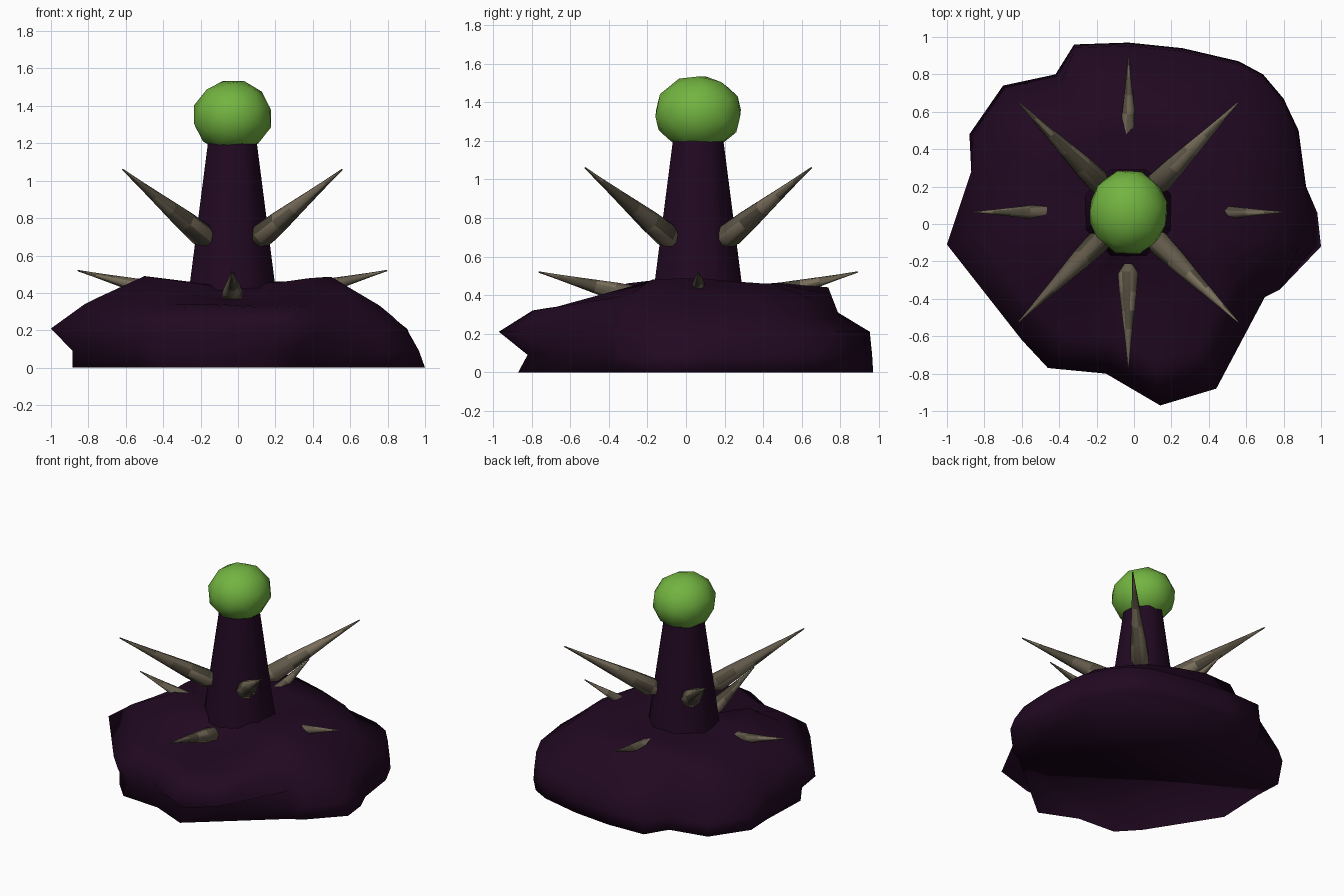
import bpy, bmesh, math, random
from mathutils import Vector, Euler

if "Cube" in bpy.data.objects:
    bpy.data.objects.remove(bpy.data.objects["Cube"])

random.seed(4)
CX, CY = -0.03, 0.063          # axis of the column


def material(name, rgb):
    m = bpy.data.materials.new(name)
    m.diffuse_color = (*rgb, 1)
    m.use_nodes = True
    m.node_tree.nodes["Principled BSDF"].inputs["Base Color"].default_value = m.diffuse_color
    return m


purple = material("dark purple", (0.015, 0.0026, 0.0155))
green = material("bright green", (0.17, 0.456, 0.052))
bone = [material("bone light", (0.19, 0.155, 0.105)),
        material("bone mid", (0.12, 0.1, 0.068)),
        material("bone dark", (0.075, 0.064, 0.042))]


def finish(bm, name, mats, angle):
    bmesh.ops.recalc_face_normals(bm, faces=bm.faces)
    me = bpy.data.meshes.new(name)
    bm.to_mesh(me)
    bm.free()
    for m in mats:
        me.materials.append(m)
    ob = bpy.data.objects.new(name, me)
    bpy.context.collection.objects.link(ob)
    bpy.ops.object.select_all(action='DESELECT')
    ob.select_set(True)
    bpy.context.view_layer.objects.active = ob
    bpy.ops.object.shade_smooth_by_angle(angle=math.radians(angle))
    return ob


def loft(rings):
    """Skin a list of equal-length point rings and cap both ends."""
    bm = bmesh.new()
    vs = [[bm.verts.new(p) for p in ring] for ring in rings]
    n = len(vs[0])
    for a, b in zip(vs, vs[1:]):
        for i in range(n):
            j = (i + 1) % n
            bm.faces.new((a[i], a[j], b[j], b[i]))
    bm.faces.new(vs[0][::-1])
    bm.faces.new(vs[-1])
    return bm


# Mound: outline x, y, then shoulder, terrace and upper heights,
# and the side slope (above 0 undercut, below 0 leaning inward)
outline = [
    (1.00, -0.12, 0.28, 0.33, 0.485, -1.2), (0.98, 0.06, 0.29, 0.34, 0.485, -0.9),
    (0.92, 0.20, 0.31, 0.36, 0.485, -0.2), (0.88, 0.50, 0.32, 0.37, 0.47, -0.2),
    (0.80, 0.67, 0.30, 0.36, 0.465, -0.2), (0.69, 0.80, 0.28, 0.36, 0.46, -0.2),
    (0.56, 0.87, 0.28, 0.38, 0.46, -0.2), (0.26, 0.94, 0.28, 0.41, 0.46, -0.2),
    (-0.03, 0.97, 0.29, 0.44, 0.465, -0.2), (-0.32, 0.96, 0.31, 0.44, 0.46, -0.2),
    (-0.42, 0.80, 0.38, 0.43, 0.46, -0.7), (-0.70, 0.74, 0.38, 0.42, 0.46, -1),
    (-0.88, 0.48, 0.34, 0.38, 0.45, -0.8), (-0.87, 0.28, 0.35, 0.39, 0.45, 0),
    (-1.00, -0.11, 0.34, 0.37, 0.49, 1), (-0.60, -0.62, 0.32, 0.34, 0.46, 0.4),
    (-0.46, -0.77, 0.32, 0.34, 0.39, 0.4), (-0.15, -0.80, 0.33, 0.34, 0.36, 0.5),
    (0.14, -0.97, 0.32, 0.33, 0.35, 0.9), (0.44, -0.88, 0.33, 0.34, 0.37, 1.9),
    (0.70, -0.39, 0.36, 0.40, 0.47, 0), (0.78, -0.35, 0.35, 0.40, 0.48, 0)]
rings = [[] for _ in range(8)]
for x, y, zs, zm, zu, slope in outline:
    under, lean = 0.115 * max(0, slope), 0.09 * max(0, -slope)
    notch = 0.05 if y < -0.7 else 0
    steps = [(1 - under, 0), (1 - under - notch - 0.3 * lean, 0.09),
             (1 - lean, 0.21), (0.82, zs), (0.76, zm), (0.5, zu),
             (0.25, 0.6 * zu + 0.165), (0.12, 0.46)]
    for ring, (s, z) in zip(rings, steps):
        ring.append((x * s, y * s, z))
finish(loft(rings), "mound", [purple], 120)

# Tapered eight-sided column
bm = loft([[(CX + r * math.cos((k + .5) * math.pi / 4),
             CY + r * math.sin((k + .5) * math.pi / 4), z) for k in range(8)]
           for r, z in ((0.267, 0.3), (0.139, 1.22))])
finish(bm, "column", [purple], 50)

# Ball on top
bm = bmesh.new()
bmesh.ops.create_icosphere(bm, subdivisions=2, radius=0.218)
bmesh.ops.rotate(bm, verts=bm.verts, matrix=Euler((0.1, 0.28, 0.3)).to_matrix())
bmesh.ops.scale(bm, verts=bm.verts, vec=(0.99, 1.06, 0.91))
bmesh.ops.translate(bm, verts=bm.verts, vec=(CX, CY, 1.343))
finish(bm, "ball", [green], 60)


# Spikes: rounded root, long taper, mottled faces
def spike(name, root, tip, radius):
    root, tip = Vector(root), Vector(tip)
    d = tip - root
    u = d.cross(Vector((0, 0, 1))).normalized()
    v = u.cross(d).normalized()
    prof = [(0, .45), (.09, 1), (.28, .85), (.46, .64), (.64, .43), (.82, .23), (1, .06)]
    bm = loft([[root + d * t + radius * r * (u * math.cos(a) + v * math.sin(a))
                for a in [k * math.tau / 7 for k in range(7)]] for t, r in prof])
    for f in bm.faces:
        f.material_index = random.choices((0, 1, 2), (3, 4, 2))[0]
    finish(bm, name, bone, 60)


for k in range(8):
    a = k * math.pi / 4

    def at(r, z):
        return (CX + r * math.cos(a), CY + r * math.sin(a), z)
    if k % 2:
        spike(f"column_spike_{k}", at(0.17, 0.675), at(0.83, 1.06), 0.066)
    else:
        spike(f"mound_spike_{k}", at(0.28, 0.38), at(0.828, 0.52), 0.057)
